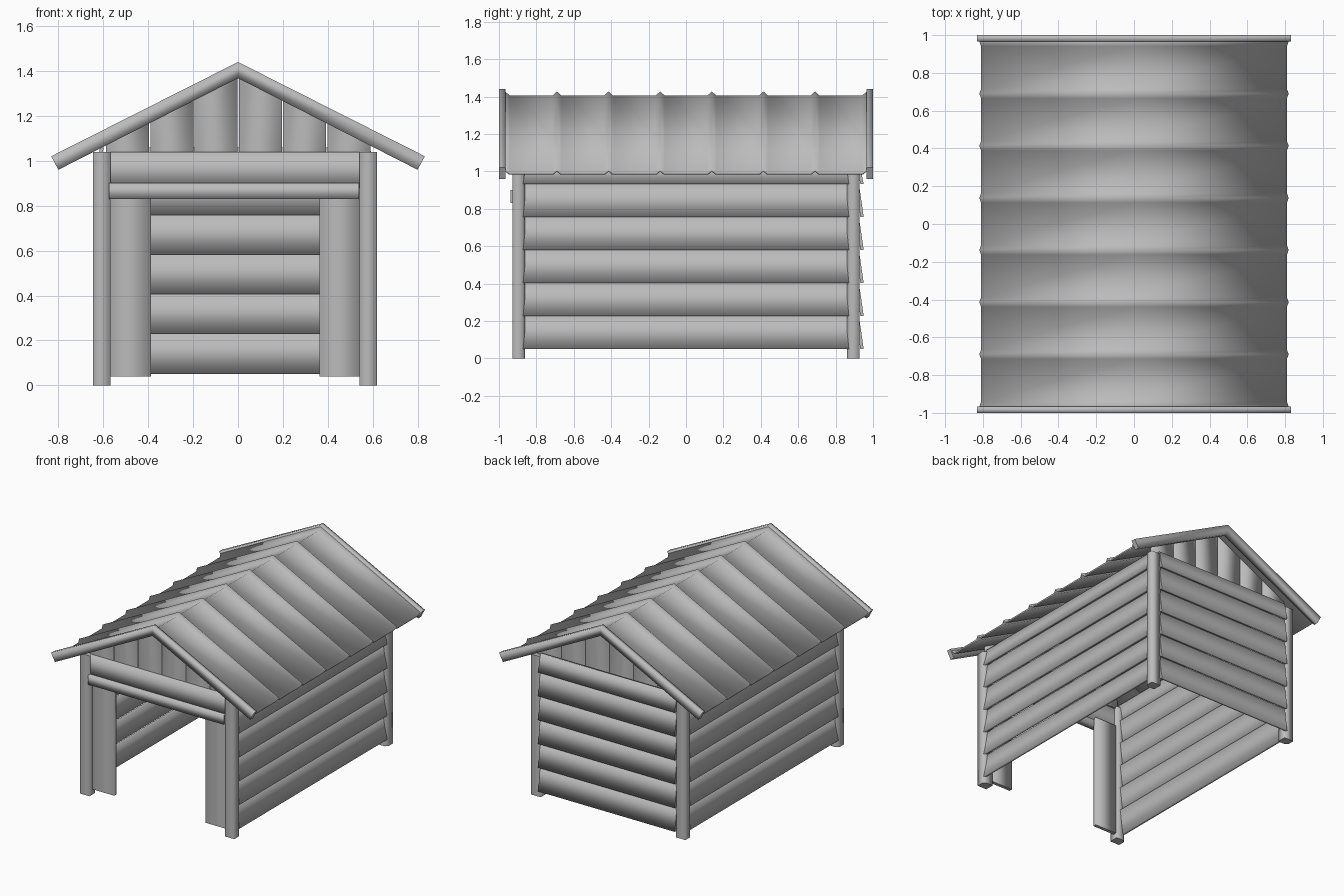
import bpy, bmesh

if "Cube" in bpy.data.objects:
    bpy.data.objects.remove(bpy.data.objects["Cube"])

CX = -0.013           # the walls sit slightly left of the roof centre
SLOPE = 0.51

# Mid grey used for the whole model
GREY = bpy.data.materials.new("mid_grey")
GREY.diffuse_color = (0.5, 0.5, 0.5, 1)
GREY.use_nodes = True
GREY.node_tree.nodes["Principled BSDF"].inputs["Base Color"].default_value = GREY.diffuse_color


def finish(name, bm):
    me = bpy.data.meshes.new(name)
    bm.to_mesh(me)
    bm.free()
    me.materials.append(GREY)
    for p in me.polygons:
        p.use_smooth = True
    ob = bpy.data.objects.new(name, me)
    bpy.context.collection.objects.link(ob)
    return ob


def prism(name, pts, axis, a, b, sharp_sides=None):
    """Extrude a 2D outline along an axis (pts: the other two axes in order).
    Soft shading around the section; the two ends, or the listed sides, stay sharp."""
    bm = bmesh.new()

    def ring(d):
        out = []
        for p in pts:
            co = list(p)
            co.insert(axis, d)
            out.append(bm.verts.new(co))
        return out

    r0, r1 = ring(a), ring(b)
    n = len(pts)
    ends = [bm.faces.new(r0), bm.faces.new(r1)]
    sides = []
    for i in range(n):
        j = (i + 1) % n
        sides.append(bm.faces.new((r0[i], r0[j], r1[j], r1[i])))
    bmesh.ops.recalc_face_normals(bm, faces=bm.faces)
    for f in (ends if sharp_sides is None else [sides[i] for i in sharp_sides]):
        for e in f.edges:
            e.smooth = False
    return finish(name, bm)


def rect(u0, u1, v0, v1):
    return [(u0, v0), (u1, v0), (u1, v1), (u0, v1)]


def lap_profile(outer, z0, z1, side=1):
    """Slanted clapboard section, bottom edge kicked outward."""
    offs = [(0, z0), (0.018, z0), (0.042, z1), (0.026, z1)]
    return [(outer - side * o, z) for o, z in offs]


# Corner posts, inner corner cut off
for sx in (-1, 1):
    for sy in (-1, 1):
        pts = [(0.632, 0.928), (0.632, 0.875), (0.612, 0.86),
               (0.555, 0.86), (0.555, 0.928)]
        prism("corner_post", [(CX + sx * x, sy * y) for x, y in pts], 2, 0, 1.04)

# Lapped side and back walls
for k in range(6):
    z = 0.05 + 0.1765 * k
    z1 = min(z + 0.18, 1.06)
    for s in (-1, 1):
        prism("side_wall_board", lap_profile(CX + s * 0.627, z, z1, s), 1, -0.875, 0.872)
    prism("back_wall_board", lap_profile(0.95, z, z1), 0, CX - 0.56, CX + 0.56)

# Front: door side panels, fascia board and lintel beam
for s in (-1, 1):
    x0, x1 = sorted((CX + s * 0.375, CX + s * 0.56))
    prism("door_side_panel", rect(x0, x1, -0.895, -0.87), 2, 0.04, 0.89)
prism("front_fascia", rect(-0.915, -0.885, 0.88, 1.04), 0, CX - 0.56, CX + 0.56)
prism("lintel_beam", rect(-0.937, -0.89, 0.83, 0.90), 0, -0.575, 0.54)

# Gable planks cut to the roof slope
W = 0.197
for s in (-1, 1):
    for i in range(-3, 3):
        x0, x1 = i * W + 0.004, (i + 1) * W - 0.002
        pts = [(x0, 1.03), (x1, 1.03),
               (x1, 1.392 - SLOPE * abs(x1)), (x0, 1.392 - SLOPE * abs(x0))]
        prism("gable_plank", pts, 1, s * 0.875, s * 0.897, (0, 2))

# Roof sheet with raised seams
rows = []
for k in range(8):
    y = -0.966 + 0.276 * k
    rows += [(y - 0.024, 0), (y, 0.022), (y + 0.024, 0)]
bm = bmesh.new()
grid = []
for y, h in rows:
    y = max(-0.985, min(0.985, y))
    e = 0.81 + 0.4 * h
    grid.append([bm.verts.new((x, y, 1.405 + h - SLOPE * abs(x))) for x in (-e, 0, e)])
for r0, r1 in zip(grid, grid[1:]):
    for i in range(2):
        bm.faces.new((r0[i], r0[i + 1], r1[i + 1], r1[i]))
roof = finish("roof_sheet", bm)
mod = roof.modifiers.new("thickness", "SOLIDIFY")
mod.thickness = 0.012
mod.offset = -1

# Barge boards at both gable ends
for s in (-1, 1):
    pts = [(-0.832, 1.02), (0, 1.44), (0.832, 1.02),
           (0.80, 0.96), (0, 1.368), (-0.80, 0.96)]
    prism("barge_board", pts, 1, s * 0.966, s * 1.0, (2, 5))
